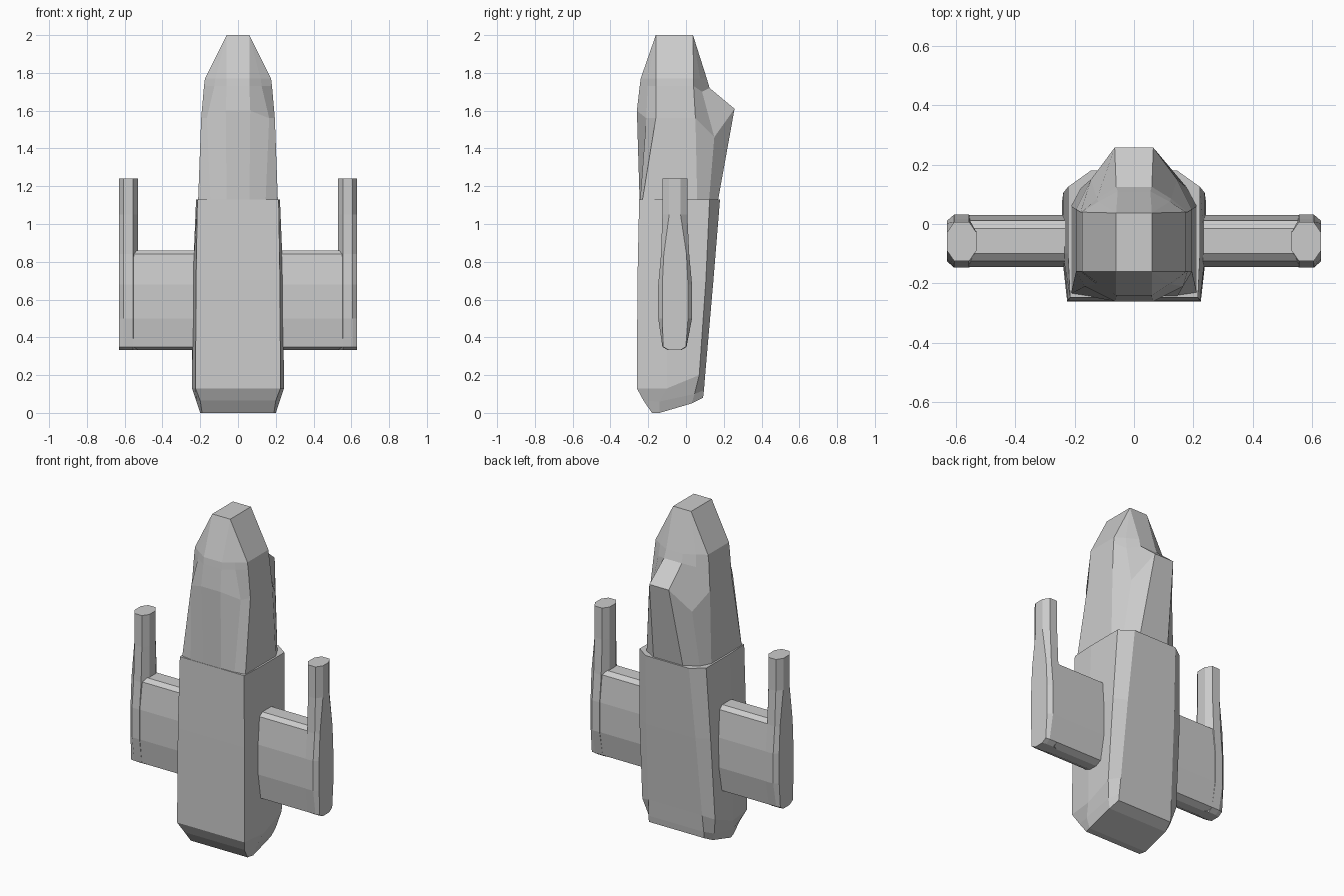
import bpy, bmesh


def finish(bm, name):
    bmesh.ops.remove_doubles(bm, verts=bm.verts[:], dist=0.0005)
    bmesh.ops.dissolve_degenerate(bm, edges=bm.edges[:], dist=0.0005)
    bmesh.ops.recalc_face_normals(bm, faces=bm.faces[:])
    me = bpy.data.meshes.new(name)
    bm.to_mesh(me)
    bm.free()
    ob = bpy.data.objects.new(name, me)
    bpy.context.collection.objects.link(ob)
    return ob


def loft(name, rings):
    """Skin closed rings of equal length; caps are strips joining opposite sides."""
    bm = bmesh.new()
    vs = [[bm.verts.new(p) for p in r] for r in rings]
    n = len(rings[0])
    for a, b in zip(vs, vs[1:]):
        for i in range(n):
            j = (i + 1) % n
            bm.faces.new((a[i], a[j], b[j], b[i]))
    for r in (vs[0], vs[-1]):
        for i in range(n // 2 - 1):
            bm.faces.new((r[i], r[i + 1], r[n - 2 - i], r[n - 1 - i]))
    return finish(bm, name)


def mirrored(half):
    return half + [(-x, y, z) for x, y, z in reversed(half)]


# Lower hull: right half of each ring, front corner round to back corner
loft("lower_hull", [mirrored(h) for h in (
    [(.19, -.18, 0), (.20, -.14, 0), (.20, .03, .05), (.185, .09, .08)],
    [(.20, -.225, .065), (.22, -.14, .06), (.22, .045, .10), (.185, .095, .12)],
    [(.225, -.26, .13), (.243, -.10, .13), (.243, .07, .20), (.18, .103, .22)],
    [(.222, -.257, .70), (.24, -.10, .70), (.238, .105, .70), (.165, .145, .70)],
    [(.215, -.248, 1.13), (.222, -.10, 1.13), (.222, .125, 1.13), (.145, .18, 1.13)],
)])

# Upper hull: nose with the raised canopy on the back
loft("upper_hull", [mirrored(h) for h in (
    [(.06, -.245, 1.10), (.145, -.245, 1.10), (.212, -.235, 1.10),
     (.212, .06, 1.10), (.18, .12, 1.10), (.10, .165, 1.10)],
    [(.065, -.26, 1.60), (.165, -.21, 1.56), (.195, -.16, 1.56),
     (.195, .05, 1.56), (.145, .15, 1.46), (.065, .257, 1.61)],
    [(.06, -.245, 1.73), (.125, -.203, 1.73), (.18, -.16, 1.73),
     (.18, .04, 1.73), (.125, .085, 1.70), (.06, .125, 1.72)],
    [(.06, -.24, 1.77), (.12, -.20, 1.77), (.175, -.16, 1.77),
     (.175, .04, 1.77), (.12, .075, 1.77), (.055, .11, 1.77)],
    [(.06, -.16, 2)] * 3 + [(.06, .037, 2)] * 3,
)])

# Wing section (y, z) and tip pod rings (z, y front, y back, half outer face)
wing = [(-.125, .84), (-.10, .86), (-.015, .86), (.012, .84), (.03, .68), (.03, .5),
        (.003, .35), (-.035, .332), (-.085, .332), (-.125, .35), (-.145, .5), (-.145, .68)]
pods = [(.332, -.095, -.025, .03), (.35, -.125, .003, .06), (.5, -.147, .032, .068),
        (.68, -.147, .032, .068), (.84, -.132, .017, .06), (1.05, -.125, .007, .03),
        (1.24, -.125, .007, .03)]


def pod_ring(s, z, y0, y1, h):
    m = (y0 + y1) / 2
    return [(s * x, y, z) for x, y in (
        (.53, m - .03), (.555, y0), (.605, y0), (.63, m - h),
        (.63, m + h), (.605, y1), (.555, y1), (.53, m + .03))]


def wing_slab(name, s):
    bm = bmesh.new()
    a, b = [[bm.verts.new((s * x, y, z)) for y, z in wing] for x in (.19, .575)]
    n = len(wing)
    for i in range(n):
        j = (i + 1) % n
        bm.faces.new((a[i], a[j], b[j], b[i]))
    bm.faces.new(a)
    bm.faces.new(b)
    return finish(bm, name)


for side, s in (("right", 1), ("left", -1)):
    wing_slab(side + "_wing", s)
    loft(side + "_wing_pod", [pod_ring(s, *p) for p in pods])
